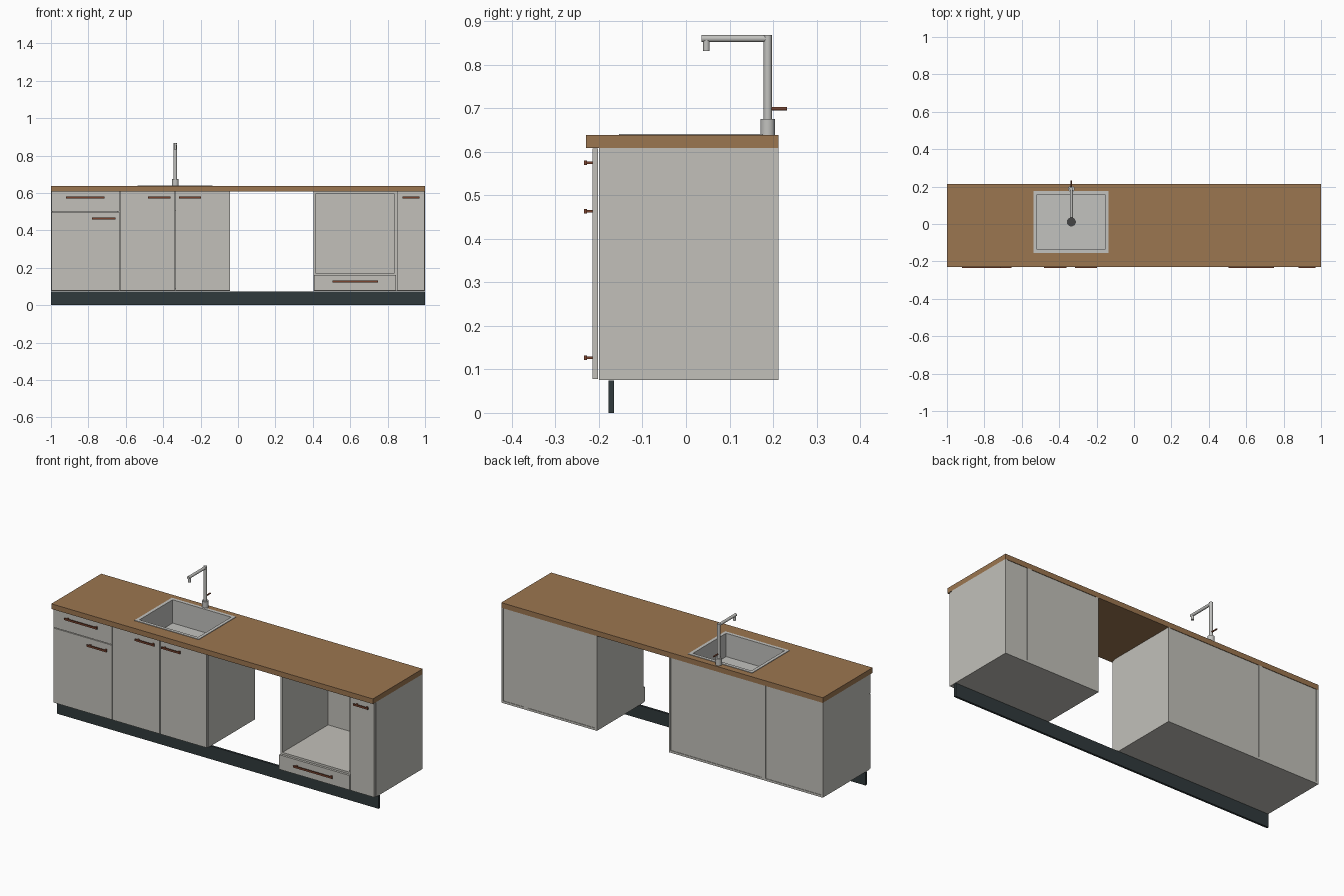
import bpy, bmesh, math
from mathutils import Vector

if "Cube" in bpy.data.objects:
    bpy.data.objects.remove(bpy.data.objects["Cube"])


def mat(name, col):
    m = bpy.data.materials.new(name)
    m.diffuse_color = (*col, 1)
    m.use_nodes = True
    m.node_tree.nodes["Principled BSDF"].inputs["Base Color"].default_value = m.diffuse_color
    return m


BODY = mat("warm_grey_laminate", (0.54, 0.53, 0.49))
WOOD = mat("oak_worktop", (0.33, 0.18, 0.08))
DARK = mat("charcoal_plinth", (0.03, 0.042, 0.045))
COPPER = mat("copper_handle", (0.2, 0.06, 0.03))
STEEL = mat("brushed_steel", (0.54, 0.54, 0.52))
DRAIN = mat("drain_grey", (0.06, 0.06, 0.06))


def finish(name, bm, m):
    me = bpy.data.meshes.new(name)
    bmesh.ops.recalc_face_normals(bm, faces=bm.faces)
    bm.to_mesh(me)
    bm.free()
    me.materials.append(m)
    ob = bpy.data.objects.new(name, me)
    bpy.context.collection.objects.link(ob)
    return ob


def boxes(name, spans, m):
    """One object from boxes given as (x0, x1, y0, y1, z0, z1)."""
    bm = bmesh.new()
    for x0, x1, y0, y1, z0, z1 in spans:
        vs = bmesh.ops.create_cube(bm, size=1)["verts"]
        for v in vs:
            v.co = Vector((x0 + (v.co.x + .5) * (x1 - x0),
                           y0 + (v.co.y + .5) * (y1 - y0),
                           z0 + (v.co.z + .5) * (z1 - z0)))
    return finish(name, bm, m)


def rod(name, a, b, r, m, seg=24):
    a, b = Vector(a), Vector(b)
    d = b - a
    bm = bmesh.new()
    bmesh.ops.create_cone(bm, cap_ends=True, segments=seg, radius1=r, radius2=r, depth=d.length)
    bm.transform(d.to_track_quat('Z', 'Y').to_matrix().to_4x4())
    bmesh.ops.translate(bm, verts=bm.verts, vec=(a + b) / 2)
    ob = finish(name, bm, m)
    bpy.ops.object.select_all(action='DESELECT')
    ob.select_set(True)
    bpy.context.view_layer.objects.active = ob
    bpy.ops.object.shade_smooth_by_angle(angle=math.radians(40))
    return ob


Z0, Z1, ZT = 0.076, 0.609, 0.638      # carcass bottom, carcass top, worktop top
YF, YB, T = -0.2, 0.213, 0.012        # carcass front, back, board thickness


# Cabinet carcasses
def carcass(name, x0, x1, top=True, shelf=None):
    spans = [(x0, x0 + T, YF, YB, Z0, Z1), (x1 - T, x1, YF, YB, Z0, Z1),
             (x0 + T, x1 - T, YF, YB, Z0, Z0 + T),
             (x0 + T, x1 - T, YB - 0.008, YB - 0.003, Z0 + T, Z1)]
    if top:
        spans.append((x0 + T, x1 - T, YF, YB - 0.008, Z1 - T, Z1))
    if shelf:
        spans.append((x0 + T, x1 - T, YF, YB - 0.008, shelf - T, shelf))
    boxes(name, spans, BODY)


carcass("drawer_cabinet", -1, -0.632)
carcass("sink_cabinet", -0.632, -0.042, top=False)
carcass("oven_cabinet", 0.405, 0.847, shelf=0.17)
carcass("narrow_cabinet", 0.847, 1)

# Doors and drawer fronts
G = 0.002
for name, x0, x1, z0, z1 in [
        ("top_drawer_front", -1, -0.632, 0.499, Z1),
        ("left_door", -1, -0.632, Z0, 0.499),
        ("sink_door_left", -0.632, -0.335, Z0, Z1),
        ("sink_door_right", -0.335, -0.042, Z0, Z1),
        ("oven_drawer_front", 0.405, 0.847, Z0, 0.162),
        ("narrow_door", 0.847, 1, Z0, Z1)]:
    boxes(name, [(x0 + G, x1 - G, -0.215, YF - 0.002, z0 + G, z1 - G)], BODY)

# Bar handles with two posts
for i, (x0, x1, z) in enumerate([(-0.92, -0.715, 0.575), (-0.78, -0.655, 0.463),
                                 (-0.48, -0.36, 0.575), (-0.315, -0.198, 0.575),
                                 (0.505, 0.748, 0.127), (0.88, 0.97, 0.575)]):
    posts = [(x, x + 0.008, -0.229, -0.215, z - 0.003, z + 0.003)
             for x in (x0 + 0.01, x1 - 0.018)]
    boxes(f"handle_{i + 1}", [(x0, x1, -0.234, -0.228, z - 0.005, z + 0.005)] + posts, COPPER)

# Plinth boards
cuts = [-1, -0.632, 0.405, 0.847, 1]
for i, (a, b) in enumerate(zip(cuts, cuts[1:])):
    boxes(f"plinth_{i + 1}", [(a, b, -0.178, -0.166, 0, 0.074)], DARK)

# Worktop boards around the sink opening
SX0, SX1, SY0, SY1 = -0.522, -0.15, -0.14, 0.163
WY = -0.23
for name, x0, x1, y0, y1 in [("worktop_left", -1, SX0, WY, YB),
                             ("worktop_right", SX1, 1, WY, YB),
                             ("worktop_front", SX0, SX1, WY, SY0),
                             ("worktop_back", SX0, SX1, SY1, YB)]:
    boxes(name, [(x0, x1, y0, y1, Z1, ZT)], WOOD)

# Sink rim and bowl
R, W, ZB, ZR = 0.014, 0.004, 0.51, 0.641
boxes("sink_rim", [(SX0 - R, SX0 + W, SY0 - R, SY1 + R, ZT, ZR),
                   (SX1 - W, SX1 + R, SY0 - R, SY1 + R, ZT, ZR),
                   (SX0 + W, SX1 - W, SY0 - R, SY0 + W, ZT, ZR),
                   (SX0 + W, SX1 - W, SY1 - W, SY1 + R, ZT, ZR)], STEEL)
boxes("sink_bowl", [(SX0, SX0 + W, SY0, SY1, ZB, ZT),
                    (SX1 - W, SX1, SY0, SY1, ZB, ZT),
                    (SX0 + W, SX1 - W, SY0, SY0 + W, ZB, ZT),
                    (SX0 + W, SX1 - W, SY1 - W, SY1, ZB, ZT),
                    (SX0, SX1, SY0, SY1, ZB - W, ZB)], STEEL)
FX, FY = -0.335, 0.188
rod("sink_drain", (FX, 0.011, ZB), (FX, 0.011, ZB + 0.003), 0.024, DRAIN, 32)

# Tap
rod("tap_base", (FX, FY, ZT), (FX, FY, 0.675), 0.017, STEEL)
rod("tap_column", (FX, FY, 0.675), (FX, FY, 0.868), 0.0095, STEEL)
rod("tap_spout", (FX, FY, 0.86), (FX, 0.036, 0.86), 0.008, STEEL)
rod("tap_nozzle", (FX, 0.047, 0.832), (FX, 0.047, 0.858), 0.0075, STEEL)
rod("tap_lever", (FX, FY, 0.699), (FX, 0.232, 0.699), 0.004, COPPER, 16)
